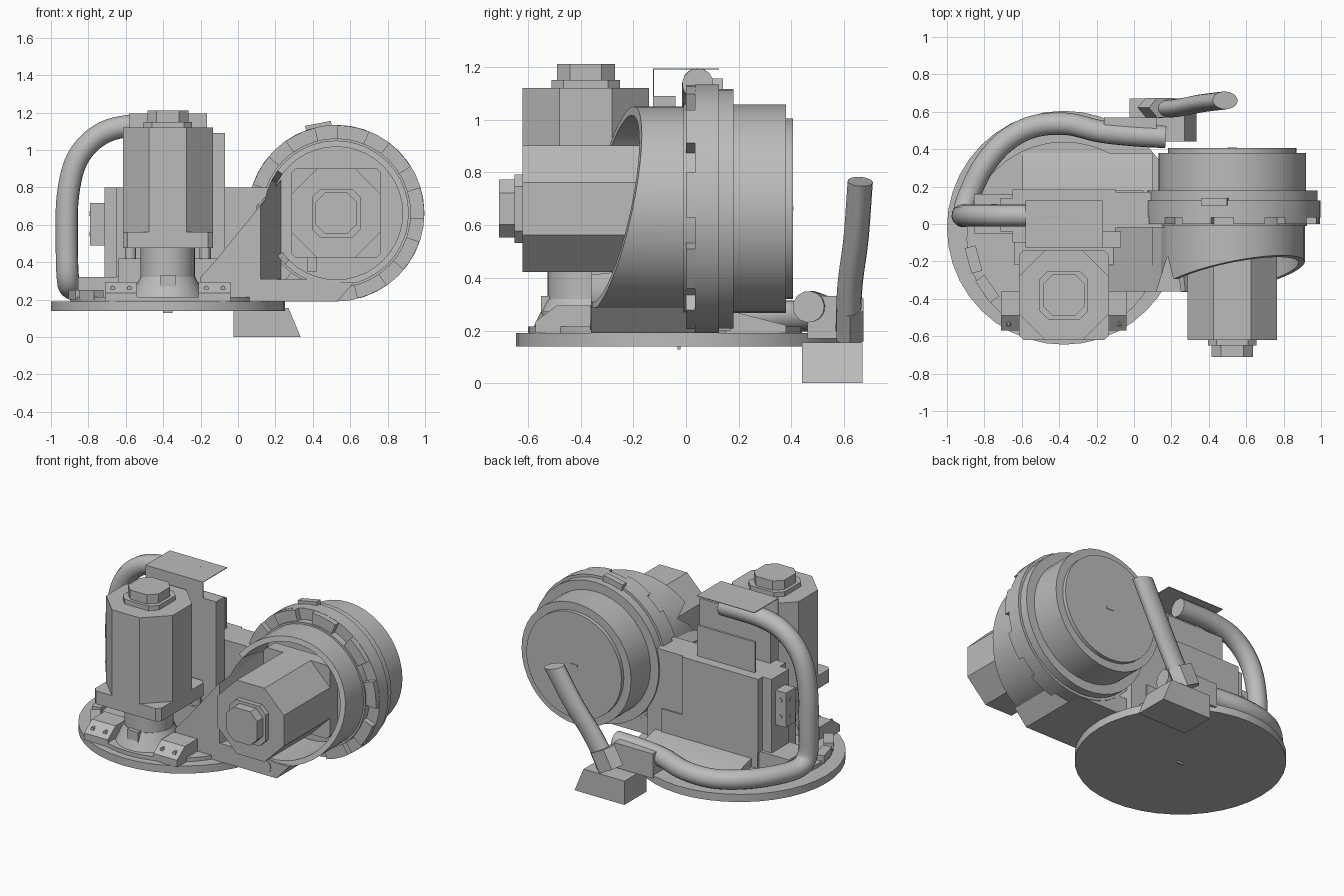
import bpy, bmesh, math
from mathutils import Vector, Matrix

if "Cube" in bpy.data.objects:
    bpy.data.objects.remove(bpy.data.objects["Cube"])

grey = bpy.data.materials.new("machine grey")
grey.diffuse_color = (0.5, 0.5, 0.5, 1)
grey.use_nodes = True
grey.node_tree.nodes["Principled BSDF"].inputs["Base Color"].default_value = grey.diffuse_color


def finish(name, bm):
    bmesh.ops.recalc_face_normals(bm, faces=bm.faces[:])
    me = bpy.data.meshes.new(name)
    bm.to_mesh(me)
    bm.free()
    me.materials.append(grey)
    ob = bpy.data.objects.new(name, me)
    bpy.context.collection.objects.link(ob)
    bpy.ops.object.select_all(action='DESELECT')
    ob.select_set(True)
    bpy.context.view_layer.objects.active = ob
    bpy.ops.object.shade_smooth_by_angle(angle=math.radians(30))
    return ob


def prism(name, pts, axis, lo, hi, scale=1.0, centre=(0, 0)):
    """Extrude a 2D outline; axis z uses (x, y), axis y uses (x, z), axis x uses (y, z)."""
    def put(a, b, c):
        return {'z': (a, b, c), 'y': (a, c, b), 'x': (c, a, b)}[axis]
    bm = bmesh.new()
    bot = [bm.verts.new(put(a, b, lo)) for a, b in pts]
    top = [bm.verts.new(put(centre[0] + (a - centre[0]) * scale,
                            centre[1] + (b - centre[1]) * scale, hi)) for a, b in pts]
    bm.faces.new(bot)
    bm.faces.new(top)
    n = len(pts)
    for i in range(n):
        j = (i + 1) % n
        bm.faces.new((bot[i], bot[j], top[j], top[i]))
    return finish(name, bm)


def ring(c, r, n=36):
    return [(c[0] + r * math.cos(2 * math.pi * i / n), c[1] + r * math.sin(2 * math.pi * i / n))
            for i in range(n)]


def octagon(c, h, f):
    return [(c[0] + a, c[1] + b) for a, b in
            ((h, -f), (h, f), (f, h), (-f, h), (-h, f), (-h, -f), (-f, -h), (f, -h))]


def box(name, x0, x1, y0, y1, z0, z1):
    return prism(name, [(x0, y0), (x1, y0), (x1, y1), (x0, y1)], 'z', z0, z1)


def tube(name, pts, r, n=14, sub=7):
    """Round hose along a smooth path through the points."""
    P = [Vector(p) for p in pts]
    P = [2 * P[0] - P[1]] + P + [2 * P[-1] - P[-2]]
    path = []
    for i in range(1, len(P) - 2):
        a, b, c, d = P[i - 1:i + 3]
        for k in range(sub):
            t = k / sub
            path.append(0.5 * (2 * b + (c - a) * t + (2 * a - 5 * b + 4 * c - d) * t * t
                               + (3 * b - a - 3 * c + d) * t ** 3))
    path.append(P[-2])
    bm = bmesh.new()
    rows, prev, side = [], None, None
    for i, p in enumerate(path):
        t = (path[min(i + 1, len(path) - 1)] - path[max(i - 1, 0)]).normalized()
        side = t.orthogonal().normalized() if prev is None else prev.rotation_difference(t) @ side
        prev = t
        up = t.cross(side)
        rows.append([bm.verts.new(p + r * (math.cos(2 * math.pi * k / n) * side
                     + math.sin(2 * math.pi * k / n) * up)) for k in range(n)])
    for A, B in zip(rows, rows[1:]):
        for k in range(n):
            j = (k + 1) % n
            bm.faces.new((A[k], A[j], B[j], B[k]))
    bm.faces.new(rows[0])
    bm.faces.new(rows[-1])
    return finish(name, bm)


# Round base with its raised deck
BC = (-0.375, -0.02)
prism("base_disc", ring(BC, 0.625, 40), 'z', 0.14, 0.19)
prism("base_deck", ring((-0.375, -0.08), 0.52, 40), 'z', 0.19, 0.215)
box("base_slot", -0.40, -0.35, -0.032, -0.02, 0.128, 0.14)

# Motors: one upright, one lying along y
M1, M2 = (-0.375, -0.38), (0.525, 0.662)
for name, c, ax, s, base in (("upright_motor", M1, 'z', 1, 0.475), ("lying_motor", M2, 'y', -1, -0.06)):
    end = 1.12 if ax == 'z' else -0.62
    steps = (("flange", 0.24, 0.215, base, base + s * 0.085), ("body", 0.24, 0.10, base, end),
             ("cap_rim", 0.13, 0.085, end, end + s * 0.03), ("cap", 0.11, 0.06, end, end + s * 0.09))
    for part, h, f, a, b in steps:
        prism(name + "_" + part, octagon(c, h, f), ax, min(a, b), max(a, b))
box("lying_motor_key", 0.37, 0.42, -0.1, 0.0, 0.35, 0.43)

# Neck, flared foot and key under the upright motor
prism("motor_neck", ring(M1, 0.145, 28), 'z', 0.25, 0.48)
prism("neck_flare", ring(M1, 0.21, 28), 'z', 0.19, 0.32, 0.70, M1)
box("neck_key", -0.415, -0.335, -0.55, -0.5, 0.25, 0.33)
for sx in (-1, 1):
    prism("standoff", ring((M1[0] + sx * 0.2, M1[1] + 0.2), 0.03, 12), 'z', 0.4, 0.48)
    # Wedge bracket with two bolts
    x = -0.375 + sx * 0.25
    prism("wedge_bracket", [(-0.57, 0.19), (-0.36, 0.19), (-0.36, 0.295), (-0.49, 0.295), (-0.57, 0.235)],
          'x', x - 0.085, x + 0.085)
    for d in (-0.045, 0.045):
        prism("bracket_bolt", ring((x + d, 0.26), 0.012, 10), 'y', -0.545, -0.50)

# Angled lugs on the left rim of the deck
for ang in (195, 215):
    a = math.radians(ang)
    ob = box("rim_lug", -0.03, 0.03, -0.07, 0.07, 0.2, 0.25)
    ob.matrix_world = Matrix.Translation((-0.375 + 0.5 * math.cos(a), -0.06 + 0.5 * math.sin(a), 0)) \
        @ Matrix.Rotation(a, 4, 'Z')

# Control box behind the upright motor
box("body_plinth", -0.64, 0.05, -0.22, 0.18, 0.19, 0.42)
box("side_plinth", -0.855, -0.6, -0.05, 0.16, 0.19, 0.32)
box("control_box", -0.65, -0.1, -0.10, 0.185, 0.32, 0.8)
box("control_box_side", -0.715, -0.64, -0.04, 0.14, 0.3, 0.8)
box("terminal_plate", -0.79, -0.7, 0.0, 0.1, 0.49, 0.715)
for z in (0.55, 0.66):
    prism("terminal_bolt", ring((-0.75, z), 0.014, 10), 'y', -0.006, 0.106)
    prism("terminal_side_bolt", ring((0.05, z), 0.014, 10), 'x', -0.794, -0.78)
box("tower_back_plate", -0.58, -0.165, 0.105, 0.12, 0.78, 1.0)
box("tower_panel", -0.58, -0.07, -0.125, -0.04, 0.42, 1.09)
box("top_cover", -0.58, -0.165, -0.125, 0.125, 1.19, 1.194)
box("cover_front", -0.58, -0.165, -0.125, -0.121, 1.08, 1.194)
prism("rear_apron", [(0.15, 0.19), (0.38, 0.19), (0.38, 0.22), (0.185, 0.27), (0.15, 0.27)],
      'x', -0.6, 0.1)

# Web joining base and big housing, with the slanted wall inside the opening
box("link_box", -0.11, 0.16, -0.02, 0.17, 0.2, 0.8)
prism("link_web", [(-0.2, 0.19), (-0.2, 0.32), (-0.11, 0.42), (0.12, 0.705), (0.12, 0.31), (0.44, 0.305),
                   (0.525, 0.29), (0.62, 0.29), (0.53, 0.19)], 'y', -0.36, 0.12)
bm = bmesh.new()
for v in ((0.12, -0.36, 0.31), (0.12, -0.36, 0.70), (0.23, -0.01, 0.31), (0.23, -0.01, 0.84),
          (0.10, -0.01, 0.31), (0.10, -0.01, 0.70), (0.1, -0.36, 0.31), (0.1, -0.36, 0.68)):
    bm.verts.new(v)
bmesh.ops.convex_hull(bm, input=bm.verts[:])
bmesh.ops.dissolve_limit(bm, angle_limit=0.01, verts=bm.verts[:], edges=bm.edges[:])
finish("opening_wall", bm)
slot = [(x + 0.045 * math.cos(t), 0.247 + 0.045 * math.sin(t)) for x, off in ((0.445, -90), (0.3, 90))
        for t in [math.radians(off + k * 22.5) for k in range(9)]]
prism("web_slot_plate", slot, 'y', -0.364, -0.36)

# Big housing: tube with a slanted open front
bm = bmesh.new()
N = 40
loops = []
for r, front in ((0.388, 0), (0.388, 1), (0.355, 1), (0.355, 0)):
    row = []
    for i in range(N):
        a = 2 * math.pi * i / N
        dx, dz = r * math.cos(a), r * math.sin(a)
        y = 0.02
        if front:
            y = max(-0.36, -0.28 + 0.21 * dz + 0.2 * dx)
            if dx < -0.28 and -0.33 < dz < 0.18:
                y = max(y, -0.36 + (M2[0] + dx - 0.12) * 3.2)
        row.append(bm.verts.new((M2[0] + dx, y, M2[1] + dz)))
    loops.append(row)
for A, B in zip(loops, loops[1:] + loops[:1]):
    for i in range(N):
        j = (i + 1) % N
        bm.faces.new((A[i], A[j], B[j], B[i]))
finish("housing_tube", bm)

# Flanges and rear drum
for name, r, a, b in (("housing_floor", 0.40, -0.01, 0.05), ("front_flange", 0.472, 0.035, 0.125),
                      ("rear_flange", 0.455, 0.125, 0.18), ("rear_drum", 0.395, 0.18, 0.38),
                      ("rear_cap", 0.343, 0.38, 0.405)):
    prism(name, ring(M2, r, 40), 'y', a, b)
box("rear_cap_slot", 0.50, 0.55, 0.403, 0.408, 0.655, 0.67)

# Teeth around the flange
for k in range(10):
    a0 = math.radians(k * 36 - 4)
    arc = [a0 + math.radians(d) for d in (0, 7, 14, 21)]
    pts = [(M2[0] + 0.47 * math.cos(t), M2[1] + 0.47 * math.sin(t)) for t in arc]
    pts += [(M2[0] + 0.385 * math.cos(t), M2[1] + 0.385 * math.sin(t)) for t in reversed(arc)]
    prism("flange_tooth", pts, 'y', 0.0, 0.04)
ob = box("flange_tab", -0.07, 0.07, 0.1, 0.14, -0.03, 0.012)
ob.matrix_world = Matrix.Translation((0.43, 0, 1.13)) @ Matrix.Rotation(math.radians(-11), 4, 'Y')

# Hose from the tower around the base to the connector
tube("main_hose", [(-0.3, 0.045, 1.135), (-0.57, 0.045, 1.13), (-0.74, 0.045, 1.08), (-0.86, 0.045, 0.95),
                   (-0.91, 0.045, 0.75), (-0.915, 0.045, 0.5), (-0.91, 0.05, 0.32), (-0.89, 0.13, 0.26),
                   (-0.81, 0.3, 0.255), (-0.69, 0.44, 0.255), (-0.54, 0.52, 0.255), (-0.36, 0.535, 0.265),
                   (-0.18, 0.495, 0.285), (0, 0.475, 0.29), (0.17, 0.465, 0.29)], 0.06)

# Connector block, collar and oval outgoing pipe
prism("connector_block", [(-0.025, 0), (0.335, 0), (0.27, 0.155), (-0.025, 0.155)], 'y', 0.44, 0.67)
box("connector_box", -0.16, 0.12, 0.46, 0.57, 0.17, 0.33)
ob = prism("pipe_collar", ring((0, 0), 0.1, 6), 'z', -0.07, 0.06)
ob.scale = (1, 0.6, 1)
ob.location = (0.14, 0.622, 0.245)
ob.rotation_euler = (0, math.radians(28), 0)
ob = tube("outgoing_pipe", [(0.09, 0.615, 0.2), (0.16, 0.622, 0.37), (0.24, 0.645, 0.55), (0.325, 0.661, 0.765)], 0.048)
ob.scale = (1.5, 1, 1)
